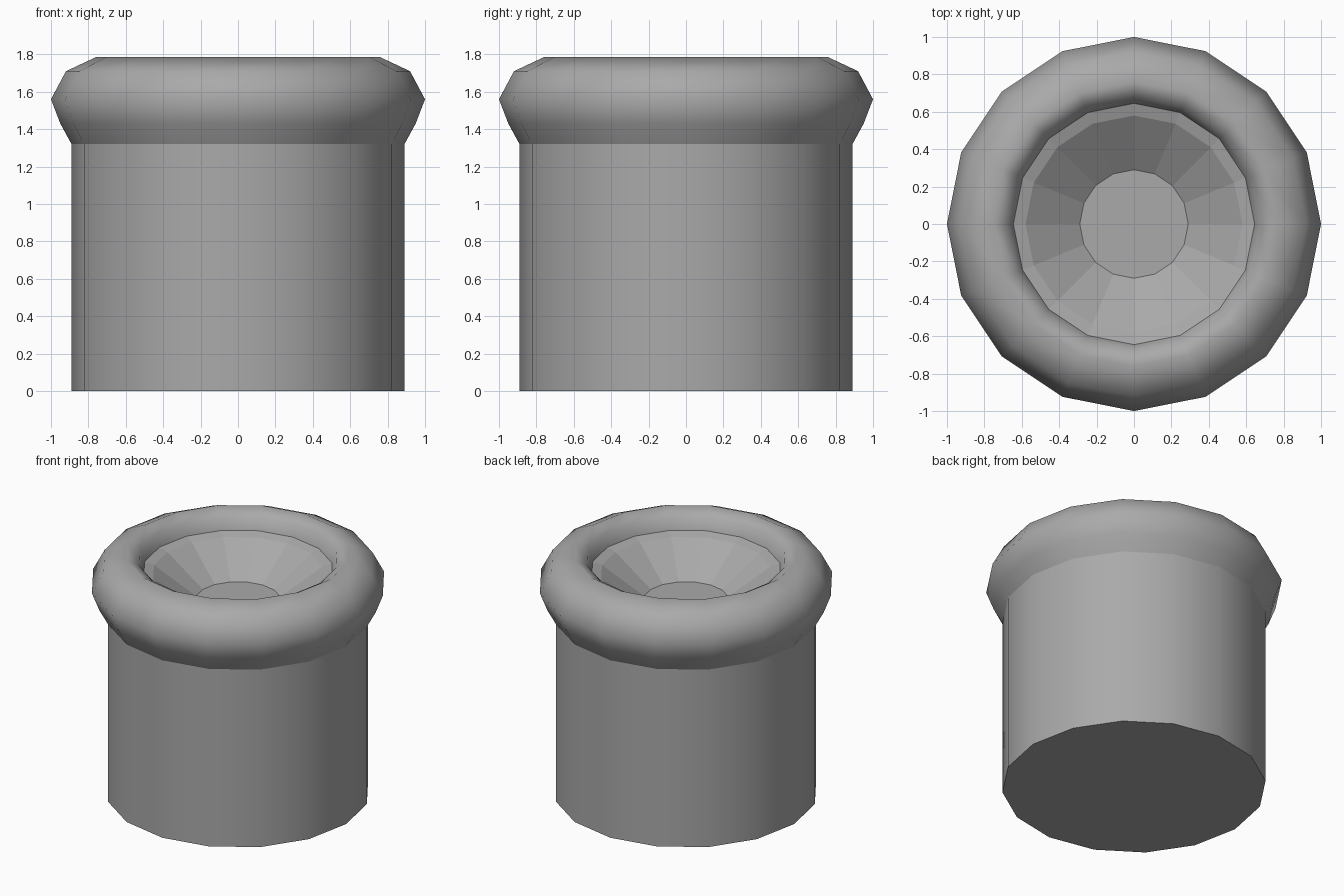
import bpy, bmesh, math

SIDES = 16

cube = bpy.data.objects.get("Cube")
if cube:
    bpy.data.objects.remove(cube, do_unlink=True)

# Single plain grey
grey = bpy.data.materials.new("plain_grey")
grey.use_nodes = True
colour = (0.4, 0.4, 0.4, 1)
grey.diffuse_color = colour
grey.node_tree.nodes["Principled BSDF"].inputs["Base Color"].default_value = colour


def lathe(name, profile, smooth, cap=None):
    """Turn a (radius, height) profile around z; cap fills the ring at that index."""
    bm = bmesh.new()
    rings = []
    for r, z in profile:
        angles = [2 * math.pi * i / SIDES for i in range(SIDES)]
        rings.append([bm.verts.new((r * math.cos(a), r * math.sin(a), z)) for a in angles])
    for low, high in zip(rings, rings[1:]):
        for i in range(SIDES):
            j = (i + 1) % SIDES
            face = bm.faces.new((low[i], low[j], high[j], high[i]))
            face.smooth = smooth
    if cap is not None:
        ring = rings[cap]
        bm.faces.new(ring[::-1] if cap == 0 else ring)
    mesh = bpy.data.meshes.new(name)
    # Sharp edge where a cap meets a smooth wall
    for edge in bm.edges:
        if len(edge.link_faces) == 2 and any(len(f.verts) > 4 for f in edge.link_faces):
            edge.smooth = False
    bm.to_mesh(mesh)
    bm.free()
    mesh.materials.append(grey)
    obj = bpy.data.objects.new(name, mesh)
    bpy.context.collection.objects.link(obj)
    return obj


# Straight cylindrical body with a closed base
lathe("body", [(0.89, 0), (0.89, 1.32)], True, cap=0)

# Rounded rim, from the body's top edge over to the bowl
lathe("rim", [(0.89, 1.32), (0.95, 1.43), (1.0, 1.56), (0.92, 1.71),
              (0.76, 1.785), (0.675, 1.735), (0.645, 1.65)], True)

# Faceted bowl: narrow ledge, sloping wall and flat floor
lathe("bowl", [(0.645, 1.65), (0.58, 1.63), (0.29, 1.43)], False, cap=2)
